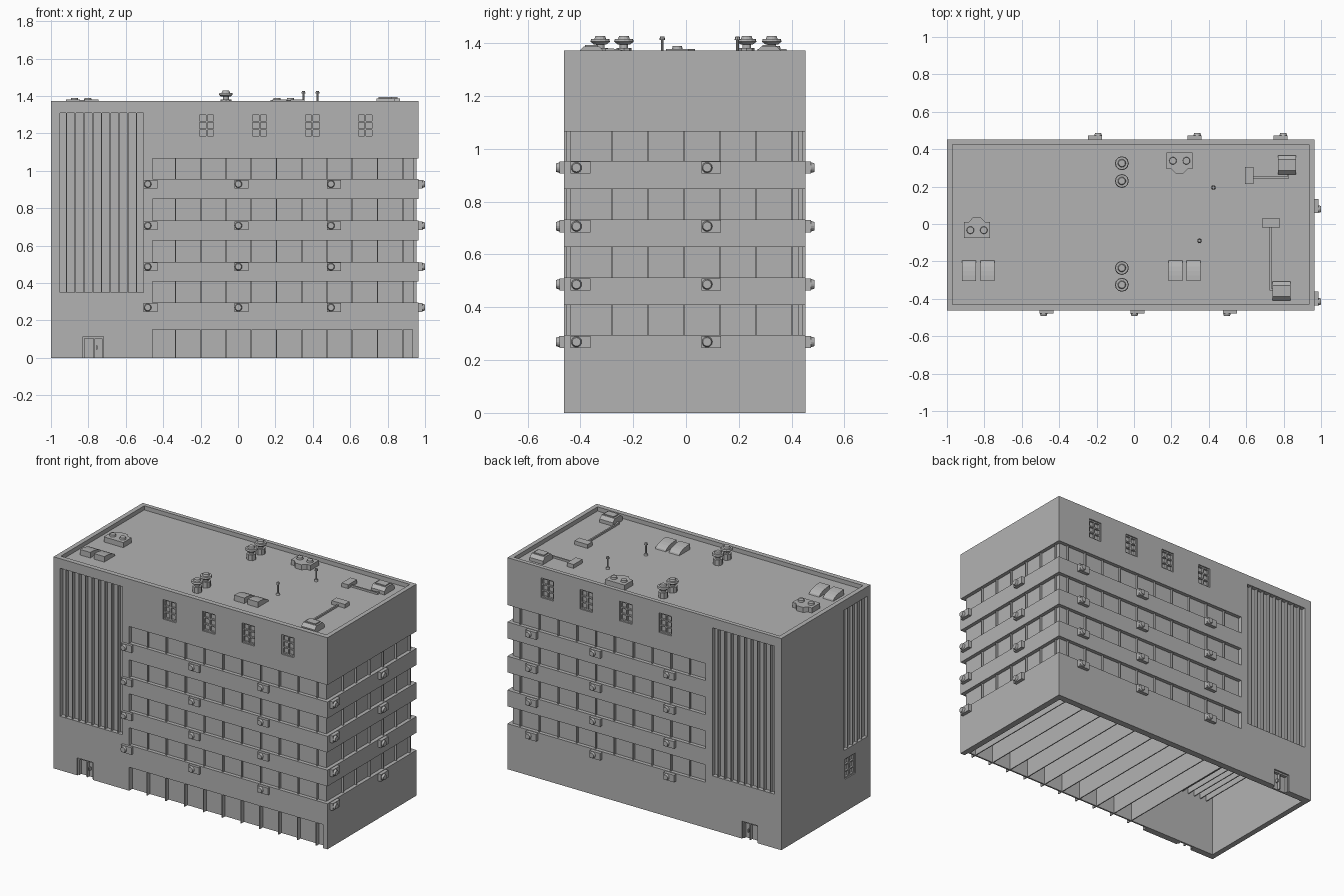
import bpy, bmesh, math
from mathutils import Matrix, Vector

if "Cube" in bpy.data.objects:
    bpy.data.objects.remove(bpy.data.objects["Cube"], do_unlink=True)

GREY = (0.45, 0.45, 0.45, 1)
grey = bpy.data.materials.new("concrete_grey")
grey.use_nodes = True
grey.diffuse_color = GREY
grey.node_tree.nodes["Principled BSDF"].inputs["Base Color"].default_value = GREY

LEFT, RIGHT, FRONT, BACK, TOP, ROOF = -1.0, 0.965, -0.462, 0.452, 1.372, 1.345
BANDS = [(0.295, 0.408), (0.513, 0.628), (0.733, 0.848), (0.955, 1.065)]
BAND_X, RECESS = -0.457, 0.024
SLATS_Z = (0.35, 1.31)
STRIP_Z = (0.4, 1.31)
WINDOWS = [-0.168, 0.115, 0.398, 0.68]
DOOR = (-0.83, -0.718)


def box(bm, x, y, z):
    """Box from three (low, high) ranges."""
    mid = Vector([(a + b) / 2 for a, b in (x, y, z)])
    size = [abs(b - a) for a, b in (x, y, z)]
    bmesh.ops.create_cube(bm, size=1, matrix=Matrix.Translation(mid) @ Matrix.Diagonal(size + [1]))


def prism(bm, points, lo, hi, axis="z"):
    """Extrude a flat outline along z or x."""
    place = (lambda p, t: (p[0], p[1], t)) if axis == "z" else (lambda p, t: (t, p[0], p[1]))
    a = [bm.verts.new(place(p, lo)) for p in points]
    b = [bm.verts.new(place(p, hi)) for p in points]
    bm.faces.new(a)
    bm.faces.new(b)
    for i in range(len(a)):
        j = (i + 1) % len(a)
        bm.faces.new((a[i], a[j], b[j], b[i]))


def cone(bm, x, y, z0, z1, r0, r1, sides=12):
    bmesh.ops.create_cone(bm, cap_ends=True, segments=sides, radius1=r0, radius2=r1,
                          depth=z1 - z0, matrix=Matrix.Translation((x, y, (z0 + z1) / 2)))


def finish(name, bm):
    bmesh.ops.recalc_face_normals(bm, faces=bm.faces)
    mesh = bpy.data.meshes.new(name)
    bm.to_mesh(mesh)
    bm.free()
    mesh.materials.append(grey)
    obj = bpy.data.objects.new(name, mesh)
    bpy.context.collection.objects.link(obj)
    return obj


def depth(side, d0, d1):
    """Range of y at two depths behind the front (-1) or back (1) face."""
    face = FRONT if side < 0 else BACK
    return tuple(sorted((face - side * d0, face - side * d1)))


# Building shell with all recesses cut out, hollow and open underneath
bm = bmesh.new()
box(bm, (LEFT, RIGHT), (FRONT, BACK), (0, TOP))
shell = finish("building_shell", bm)

bm = bmesh.new()
box(bm, (-0.965, 0.925), (-0.42, 0.41), (-0.1, 1.3))
box(bm, (-0.97, 0.936), (-0.43, 0.425), (ROOF, 1.5))
out = 1.2
wrap = [(BAND_X, -out), (out, -out), (out, out), (BAND_X, out), (BAND_X, BACK - RECESS),
        (RIGHT - RECESS, BACK - RECESS), (RIGHT - RECESS, FRONT + RECESS), (BAND_X, FRONT + RECESS)]
for lo, hi in BANDS:
    prism(bm, wrap, lo, hi)
box(bm, (BAND_X, 0.933), depth(-1, -0.2, 0.032), (-0.1, 0.152))
for side in (-1, 1):
    box(bm, (-0.953, -0.505), depth(side, -0.2, 0.028), SLATS_Z)
    box(bm, DOOR, depth(side, -0.2, 0.03), (-0.1, 0.113))
    for x in WINDOWS:
        box(bm, (x - 0.045, x + 0.045), depth(side, -0.2, 0.02), (1.178, 1.305))
box(bm, (-1.2, -0.978), (-0.43, -0.19), STRIP_Z)
box(bm, (-1.2, -0.98), (-0.31, -0.2), (0.21, 0.34))
cutter = finish("recess_cutter", bm)
cutter.hide_render = True
mod = shell.modifiers.new("recesses", "BOOLEAN")
mod.operation, mod.solver, mod.object = "DIFFERENCE", "EXACT", cutter
bpy.context.view_layer.objects.active = shell
bpy.ops.object.modifier_apply(modifier=mod.name)
bpy.data.objects.remove(cutter, do_unlink=True)

# Mullions of the window bands
bm = bmesh.new()
for lo, hi in BANDS:
    for i in range(10):
        x = -0.334 + 0.135 * i
        for side in (-1, 1):
            box(bm, (x - 0.003, x + 0.003), depth(side, 0.01, 0.035), (lo, hi))
    for i in range(6):
        y = -0.282 + 0.1365 * i
        box(bm, (0.935, 0.955), (y - 0.003, y + 0.003), (lo, hi))
finish("band_mullions", bm)

# Ground floor partitions running through the building
bm = bmesh.new()
for i in range(10):
    x = -0.334 + 0.135 * i
    box(bm, (x - 0.003, x + 0.003), (FRONT + 0.004, BACK - 0.02), (0, 0.155))
finish("ground_partitions", bm)

# Vertical slats
bm = bmesh.new()
for i in range(9):
    x = -0.917 + 0.0468 * i
    box(bm, (x - 0.003, x + 0.003), (FRONT + 0.006, BACK - 0.006), SLATS_Z)
for i in range(4):
    y = -0.382 + 0.048 * i
    box(bm, (-0.995, -0.97), (y - 0.003, y + 0.003), STRIP_Z)
finish("facade_slats", bm)

# Window frames: border, one upright and two crossbars
bm = bmesh.new()
for side in (-1, 1):
    d = depth(side, 0.008, 0.022)
    for x in WINDOWS:
        for dx in (-0.041, 0, 0.041):
            box(bm, (x + dx - 0.004, x + dx + 0.004), d, (1.178, 1.305))
        for z in (1.182, 1.222, 1.262, 1.301):
            box(bm, (x - 0.045, x + 0.045), d, (z - 0.004, z + 0.004))
for y in (-0.306, -0.255, -0.204):
    box(bm, (-0.992, -0.978), (y - 0.004, y + 0.004), (0.21, 0.34))
for z in (0.214, 0.254, 0.296, 0.336):
    box(bm, (-0.992, -0.978), (-0.31, -0.2), (z - 0.004, z + 0.004))
finish("window_frames", bm)

# Doors
bm = bmesh.new()
for side in (-1, 1):
    for x in (-0.826, -0.768, -0.722):
        box(bm, (x - 0.004, x + 0.004), depth(side, 0.01, 0.032), (0, 0.113))
    box(bm, DOOR, depth(side, 0.01, 0.032), (0.103, 0.113))
    box(bm, (-0.758, -0.75), depth(side, 0.012, 0.032), (0.045, 0.065))
finish("doors", bm)

# Wall air conditioners: one mesh placed on three faces
bm = bmesh.new()
box(bm, (0, 0.075), (-0.022, 0.005), (-0.023, 0.023))
bmesh.ops.create_cone(bm, cap_ends=True, segments=16, radius1=0.02, radius2=0.016, depth=0.013,
                      matrix=Matrix.Translation((0.022, -0.0285, 0)) @ Matrix.Rotation(math.pi / 2, 4, "X"))
first = finish("wall_air_conditioner", bm)
spots = [(x, FRONT + 0.005, 0) for x in (-0.505, -0.02, 0.475)]
spots += [(x, BACK, 180) for x in (-0.17, 0.36, 0.82)]
spots += [(RIGHT, y, 90) for y in (-0.437, 0.058)]
for x, y, turn in spots:
    for lo, hi in BANDS:
        unit = first.copy()
        unit.location = (x, y, lo - 0.026)
        unit.rotation_euler.z = math.radians(turn)
        bpy.context.collection.objects.link(unit)
bpy.data.objects.remove(first, do_unlink=True)

# Roof fans
bm = bmesh.new()
for y in (0.325, 0.23, -0.235, -0.325):
    cone(bm, -0.065, y, ROOF - 0.005, 1.382, 0.029, 0.029, 8)
    cone(bm, -0.065, y, 1.382, 1.398, 0.016, 0.016)
    cone(bm, -0.065, y, 1.396, 1.406, 0.024, 0.037)
    cone(bm, -0.065, y, 1.406, 1.417, 0.037, 0.034)
    cone(bm, -0.065, y, 1.417, 1.428, 0.022, 0.018)
finish("roof_fans", bm)

# Curved roof hoods
bm = bmesh.new()
arc = [(-0.305 + 0.11 * math.sin(a), ROOF + 0.036 * math.cos(a))
       for a in [math.pi / 2 * i / 6 for i in range(7)]]
for x in (-0.92, -0.82, 0.185, 0.282):
    prism(bm, [(-0.305, ROOF - 0.005), (-0.195, ROOF - 0.005)] + arc[::-1], x, x + 0.074, "x")
finish("roof_hoods", bm)

# Vent boxes with a tapered nose and two round caps
bm = bmesh.new()
for cx, cy, s in ((-0.84, -0.033, 1), (0.243, 0.338, -1)):
    nose = [(-0.07, -0.043), (0.07, -0.043), (0.07, 0.043), (0.045, 0.043), (0.022, 0.067),
            (-0.022, 0.067), (-0.045, 0.043), (-0.07, 0.043)]
    prism(bm, [(cx + s * px, cy + s * py) for px, py in nose], ROOF - 0.005, 1.378)
    for dx in (-0.035, 0.037):
        cone(bm, cx + dx, cy, 1.377, 1.39, 0.02, 0.018, 16)
finish("roof_vent_boxes", bm)

# Roof poles
bm = bmesh.new()
for x, y in ((0.425, 0.195), (0.35, -0.09)):
    cone(bm, x, y, ROOF - 0.005, ROOF + 0.012, 0.013, 0.009)
    cone(bm, x, y, ROOF, 1.415, 0.005, 0.005, 8)
    cone(bm, x, y, 1.413, 1.426, 0.011, 0.008, 8)
finish("roof_poles", bm)

# Roof coolers, junction boxes and the ducts between them
bm = bmesh.new()
for x0, y0, s in ((0.77, 0.265, 1), (0.74, -0.308, -1)):
    side = [(0, -0.005), (0, 0.022), (0.02, 0.042), (0.08, 0.042), (0.1, 0.022), (0.1, -0.005)]
    prism(bm, [(y0 + s * py, ROOF + pz) for py, pz in side], x0, x0 + 0.096, "x")
    box(bm, (x0 + 0.012, x0 + 0.084), sorted((y0 + s * 0.025, y0 + s * 0.075)), (1.38, 1.394))
box(bm, (0.593, 0.64), (0.215, 0.305), (ROOF - 0.005, 1.37))
box(bm, (0.685, 0.78), (-0.02, 0.03), (ROOF - 0.005, 1.37))
box(bm, (0.635, 0.825), (0.244, 0.254), (ROOF - 0.005, 1.357))
box(bm, (0.82, 0.83), (0.244, 0.27), (ROOF - 0.005, 1.357))
box(bm, (0.725, 0.735), (-0.355, -0.015), (ROOF - 0.005, 1.357))
box(bm, (0.725, 0.745), (-0.355, -0.345), (ROOF - 0.005, 1.357))
finish("roof_coolers", bm)
